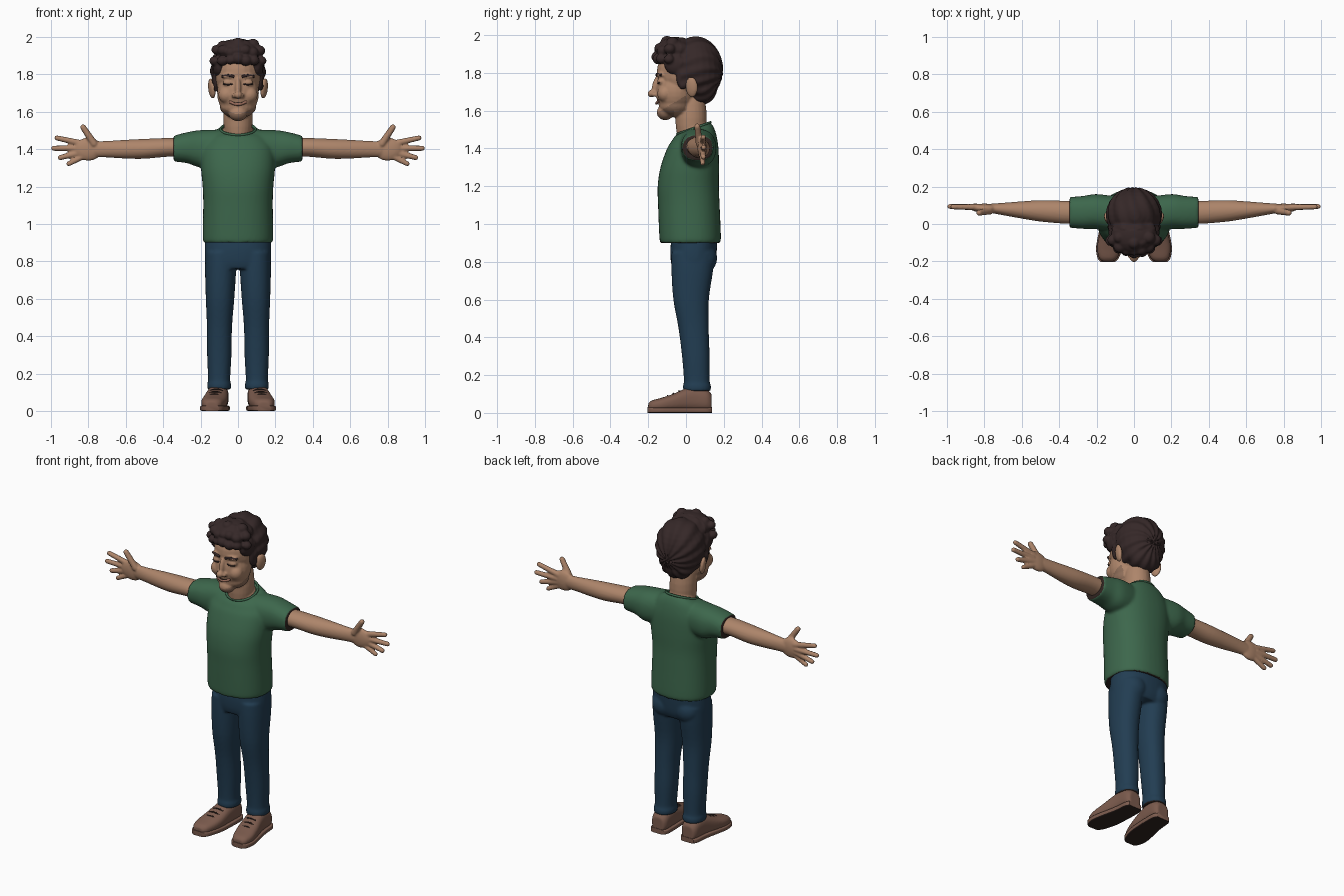
import bpy, bmesh, math, random
from mathutils import Vector, Matrix, Euler

random.seed(4)
cube = bpy.data.objects.get("Cube")
if cube:
    bpy.data.objects.remove(cube, do_unlink=True)


def material(name, r, g, b):
    m = bpy.data.materials.new(name)
    m.use_nodes = True
    m.diffuse_color = (r, g, b, 1)
    m.node_tree.nodes["Principled BSDF"].inputs["Base Color"].default_value = (r, g, b, 1)
    return m


SKIN = material("skin", .42, .235, .145)
STUBBLE = material("stubble", .27, .155, .10)
LIPS = material("lips", .31, .145, .10)
HAIR = material("dark_hair", .036, .021, .021)
SHIRT = material("green_cloth", .046, .135, .072)
DENIM = material("blue_denim", .016, .047, .085)
LEATHER = material("brown_leather", .20, .105, .075)
DARK = material("dark_lining", .03, .018, .015)


def blob(bm, loc, size, rot=(0, 0, 0)):
    mat = Matrix.LocRotScale(Vector(loc), Euler(rot), Vector(size))
    bmesh.ops.create_uvsphere(bm, u_segments=24, v_segments=16, radius=1, matrix=mat)


def limb(bm, a, b, r0, r1, steps=14):
    a, b = Vector(a), Vector(b)
    for i in range(steps + 1):
        t = i / steps
        blob(bm, a.lerp(b, t), [r0 + (r1 - r0) * t] * 3)


def resample(rows, k=4):
    """Smooth spline through the section rows."""
    out = []
    for i in range(len(rows) - 1):
        p0, p1, p2, p3 = (rows[max(0, min(len(rows) - 1, i + d))] for d in (-1, 0, 1, 2))
        for s in range(k):
            t = s / k
            out.append([b + .5 * t * (c - a + t * (2 * a - 5 * b + 4 * c - d + t * (3 * (b - c) + d - a)))
                        for a, b, c, d in zip(p0, p1, p2, p3)])
    return out + [rows[-1]]


def loft(bm, rows, axis="Z", power=2.3, n=40):
    """Rows: position, centre and radius across, centre and radius along, optional tilt."""
    rings = []
    for pos, c1, r1, c2, r2, *tilt in resample(rows):
        ring = []
        for i in range(n):
            a = 2 * math.pi * i / n
            u, v = (math.copysign(abs(f) ** (2 / power), f) for f in (math.cos(a), math.sin(a)))
            p, q = c1 + r1 * u, c2 + r2 * v
            if axis == "Z":
                co = (p, q, pos + (tilt[0] * r2 * v if tilt else 0))
            else:
                co = (pos, p, q) if axis == "X" else (p, pos, q)
            ring.append(bm.verts.new(co))
        rings.append(ring)
    for lo, hi in zip(rings, rings[1:]):
        for i in range(n):
            j = (i + 1) % n
            bm.faces.new((lo[i], lo[j], hi[j], hi[i]))
    bm.faces.new(rings[0][::-1])
    bm.faces.new(rings[-1])


def finish(bm, name, mats, voxel=None, smooth=6, rule=None, shape=None):
    """Fuse the pieces into one skin, shade it and colour the faces by rule."""
    bmesh.ops.recalc_face_normals(bm, faces=bm.faces)
    me = bpy.data.meshes.new(name)
    bm.to_mesh(me)
    bm.free()
    ob = bpy.data.objects.new(name, me)
    bpy.context.collection.objects.link(ob)
    if voxel:
        rm = ob.modifiers.new("fuse", "REMESH")
        rm.mode, rm.voxel_size = "VOXEL", voxel
        sm = ob.modifiers.new("soften", "SMOOTH")
        sm.factor, sm.iterations = .5, smooth
        bpy.context.view_layer.update()
        dg = bpy.context.evaluated_depsgraph_get()
        me = bpy.data.meshes.new_from_object(ob.evaluated_get(dg))
        ob.modifiers.clear()
        ob.data = me
        me.name = name
    if shape:
        moves = [(v, v.normal * shape(v.co)) for v in me.vertices]
        for v, d in moves:
            v.co += d
    me.materials.clear()
    for m in mats:
        me.materials.append(m)
    for p in me.polygons:
        p.use_smooth = True
        p.material_index = rule(p.center, p.normal) if rule else 0
    me.set_sharp_from_angle(angle=.9)
    return ob


def strand(name, pts, radius, mat):
    cu = bpy.data.curves.new(name, "CURVE")
    cu.dimensions, cu.bevel_depth, cu.bevel_resolution, cu.use_fill_caps = "3D", radius, 2, True
    sp = cu.splines.new("NURBS")
    sp.points.add(len(pts) - 1)
    for p, co in zip(sp.points, pts):
        p.co = (*co, 1)
    sp.use_endpoint_u, sp.order_u = True, 3
    cu.materials.append(mat)
    ob = bpy.data.objects.new(name, cu)
    bpy.context.collection.objects.link(ob)


SIDES = (("left", 1), ("right", -1))

# Head and neck
bm = bmesh.new()
blob(bm, (0, 0, 1.80), (.128, .155, .155))
blob(bm, (0, -.055, 1.70), (.112, .105, .13))
blob(bm, (0, -.055, 1.63), (.098, .09, .065))
blob(bm, (0, -.11, 1.59), (.05, .045, .04))
blob(bm, (0, .027, 1.56), (.078, .083, .2))
blob(bm, (0, .038, 1.5), (.086, .082, .02), (.34, 0, 0))
blob(bm, (0, -.16, 1.73), (.016, .02, .055), (-.2, 0, 0))
blob(bm, (0, -.182, 1.69), (.022, .022, .02))
for _, s in SIDES:
    blob(bm, (s * .06, -.11, 1.69), (.045, .042, .045))
    blob(bm, (s * .045, -.128, 1.79), (.042, .028, .016))
    blob(bm, (s * .02, -.168, 1.686), (.015, .016, .013))
    blob(bm, (s * .052, -.13, 1.755), (.03, .023, .018))
    blob(bm, (s * .14, .03, 1.725), (.017, .034, .055), (0, s * .12, s * -.35))


def beard(c, n):
    jaw = c.z < 1.59 + .6 * (c.y + .15) and c.y < 0
    return int(jaw and c.z > 1.545 and (c.y < -.06 or c.z > 1.6))


finish(bm, "head", [SKIN, STUBBLE], .006, 4, beard)

# Facial details
for label, s in SIDES:
    strand("eyebrow_" + label, [(s * .02, -.155, 1.787), (s * .05, -.158, 1.8), (s * .085, -.13, 1.788)], .007, HAIR)
    strand("eyelashes_" + label, [(s * .028, -.146, 1.749), (s * .052, -.154, 1.742), (s * .077, -.14, 1.749)], .004, HAIR)
strand("lips", [(-.045, -.142, 1.654), (-.022, -.153, 1.642), (0, -.156, 1.639),
                (.022, -.153, 1.642), (.045, -.142, 1.654)], .008, LIPS)
strand("mouth_line", [(-.048, -.144, 1.657), (0, -.17, 1.638), (.048, -.144, 1.657)], .002, DARK)

# Hair: back mass, temples and rows of curls
bm = bmesh.new()
blob(bm, (0, .05, 1.82), (.148, .145, .17))
blob(bm, (0, .085, 1.73), (.112, .08, .095))
blob(bm, (0, -.055, 1.92), (.122, .105, .07))
for _, s in SIDES:
    blob(bm, (s * .1, -.045, 1.845), (.036, .07, .06))
    blob(bm, (s * .118, -.015, 1.785), (.02, .038, .075))
for z, wide, deep, count in ((1.88, .125, .11, 7), (1.925, .115, .10, 7), (1.96, .08, .06, 5)):
    for i in range(count):
        x = wide * (2 * i / (count - 1) - 1)
        y = -.04 - deep * math.sqrt(max(0, 1 - (x / (wide + .015)) ** 2))
        r = random.uniform(.026, .034)
        blob(bm, (x, y, z + random.uniform(-.01, .008)), (r, r, r * .9))
finish(bm, "hair", [HAIR], .006, 2,
       shape=lambda c: .0035 * math.sin(14 * math.atan2(c.x, c.z - 1.78) + 25 * c.y) if c.y > -.03 else 0)

# Shirt with short sleeves
bm = bmesh.new()
loft(bm, [(.90, 0, .184, .022, .158, 0), (.93, 0, .189, .022, .163, 0), (1.1, 0, .186, .015, .163, 0),
          (1.2, 0, .189, .012, .162, 0), (1.3, 0, .198, .02, .155, 0), (1.4, 0, .195, .036, .136, 0),
          (1.45, 0, .17, .043, .12, .1), (1.485, 0, .14, .045, .105, .2), (1.505, 0, .095, .042, .09, .35)])
for _, s in SIDES:
    loft(bm, [(s * .08, .05, .095, 1.405, .10), (s * .2, .066, .094, 1.402, .10),
              (s * .27, .062, .088, 1.408, .083), (s * .345, .062, .082, 1.403, .069)], "X")
finish(bm, "shirt", [SHIRT, DARK], .009, 6,
       lambda c, n: int((n.z < -.8 and c.z < .92) or (abs(n.x) > .8 and abs(c.x) > .33)))
strand("collar", [(.094 * math.sin(a), .042 - .088 * math.cos(a), 1.507 - .031 * math.cos(a))
                  for a in (math.pi * i / 12 for i in range(25))], .007, SHIRT)

# Arms and hands
for label, s in SIDES:
    bm = bmesh.new()
    loft(bm, [(s * .28, .062, .06, 1.408, .052), (s * .37, .063, .061, 1.41, .05), (s * .5, .07, .057, 1.402, .053),
              (s * .6, .075, .046, 1.4, .05), (s * .7, .08, .033, 1.4, .044), (s * .77, .084, .024, 1.4, .042)], "X", 2)
    blob(bm, (s * .80, .085, 1.40), (.075, .024, .062))
    for a, b, r in (((.77, .07, 1.43), (.828, .06, 1.517), .018), ((.83, .09, 1.43), (.968, .092, 1.46), .016),
                    ((.84, .092, 1.405), (.984, .094, 1.405), .016), ((.83, .09, 1.385), (.95, .092, 1.355), .016),
                    ((.81, .086, 1.37), (.905, .088, 1.322), .015)):
        limb(bm, (s * a[0], *a[1:]), (s * b[0], *b[1:]), r * 1.1, r * .9)
    finish(bm, "arm_" + label, [SKIN], .006, 4)

# Trousers
bm = bmesh.new()
loft(bm, [(.76, 0, .165, .035, .105), (.8, 0, .176, .038, .118), (.86, 0, .178, .04, .123), (.93, 0, .174, .045, .122)])
for _, s in SIDES:
    blob(bm, (s * .08, .095, .82), (.078, .07, .08))
    loft(bm, [(.85, s * .09, .084, .038, .115), (.75, s * .093, .083, .033, .11), (.6, s * .096, .076, .027, .094),
              (.45, s * .099, .067, .04, .08), (.3, s * .1, .065, .052, .073), (.17, s * .101, .059, .057, .068),
              (.145, s * .101, .064, .058, .074), (.115, s * .101, .063, .058, .073)], "Z", 2.2)
finish(bm, "trousers", [DENIM, DARK], .008, 5, lambda c, n: int(n.z < -.8 and c.z < .14))

# Shoes: y position, x centre, half width, height
FOOT = ((-.2, .14, .03, .05), (-.18, .138, .05, .066), (-.13, .133, .064, .08), (-.07, .122, .066, .10),
        (0, .112, .06, .13), (.05, .107, .057, .14), (.11, .105, .053, .125), (.135, .105, .038, .1))
for label, s in SIDES:
    bm = bmesh.new()
    loft(bm, [(y, s * x, w, h / 2 + .004, h / 2 - .004) for y, x, w, h in FOOT], "Y", 2.6)
    finish(bm, "shoe_" + label, [LEATHER], .006, 4)
    bm = bmesh.new()
    loft(bm, [(y * 1.02, s * x, w + .006, .015, .015) for y, x, w, h in FOOT], "Y", 6)
    finish(bm, "sole_" + label, [LEATHER, DARK], rule=lambda c, n: int(n.z < -.7))
    for y, z in ((-.095, .093), (-.065, .106), (-.035, .119)):
        x = s * (.11 - y * .17)
        strand("lace_" + label, [(x - .035, y, z - .012), (x, y - .004, z + .007), (x + .035, y, z - .012)], .004, DARK)
